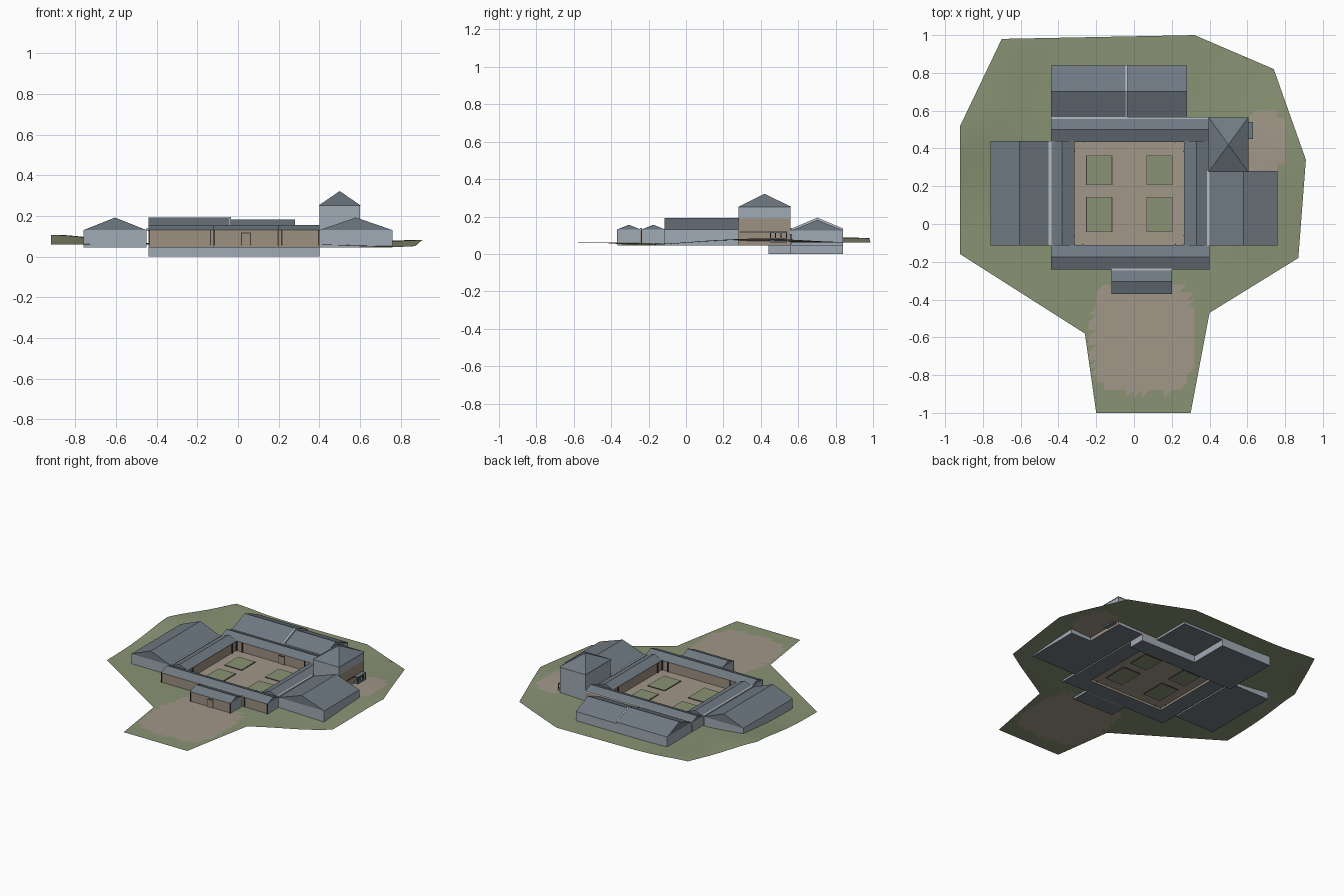
import bpy, bmesh, math, random
from mathutils import Vector

cube = bpy.data.objects.get("Cube")
if cube:
    bpy.data.objects.remove(cube, do_unlink=True)
random.seed(4)


def material(name, rgb):
    m = bpy.data.materials.new(name)
    m.use_nodes = True
    m.diffuse_color = (*rgb, 1)
    m.node_tree.nodes["Principled BSDF"].inputs["Base Color"].default_value = (*rgb, 1)
    return m


SLATE = material("slate grey", (.16, .195, .225))
STONE = material("pale blue grey", (.35, .41, .46))
TAN = material("tan plaster", (.34, .28, .22))
GRAVEL = material("gravel", (.36, .31, .25))
GRASS = material("grass green", (.25, .29, .175))
DARK = material("dark timber", (.05, .045, .04))
PALE = material("pale trim", (.45, .5, .54))


def finish(name, bm, mats, rule=None):
    bm.normal_update()
    if rule:
        for f in bm.faces:
            f.material_index = rule(f)
    me = bpy.data.meshes.new(name)
    bm.to_mesh(me)
    bm.free()
    for m in mats:
        me.materials.append(m)
    ob = bpy.data.objects.new(name, me)
    bpy.context.collection.objects.link(ob)
    return ob


def cube_mesh(x, y, z):
    bm = bmesh.new()
    bmesh.ops.create_cube(bm, size=1)
    for v in bm.verts:
        v.co = Vector([r[0] if c < 0 else r[1] for c, r in zip(v.co, (x, y, z))])
    return bm


def box(name, x, y, z, mat):
    return finish(name, cube_mesh(x, y, z), [mat])


# Walls: one colour for faces along x, another along y, slate floor and top
def walls(name, x, y, z, mat_x=STONE, mat_y=STONE):
    def rule(f):
        return 2 if abs(f.normal.z) > .5 else (0 if abs(f.normal.x) > .5 else 1)
    return finish(name, cube_mesh(x, y, z), [mat_x, mat_y, SLATE], rule)


# Roof: a box whose top is squeezed to a ridge, or to a point
def roof(name, x, y, z, ridge, mat=SLATE):
    bm = cube_mesh(x, y, z)
    for v in bm.verts:
        if v.co.z > (z[0] + z[1]) / 2:
            if ridge != "x":
                v.co.x = sum(x) / 2
            if ridge != "y":
                v.co.y = sum(y) / 2
    bmesh.ops.remove_doubles(bm, verts=bm.verts, dist=.0001)
    return finish(name, bm, [mat])


FLOOR, EAVE = .045, .13

# Terrain: an outline cut into cells, raised by soft mounds
outline = [(-.7, .98), (-.92, .52), (-.92, -.16), (-.26, -.58), (-.2, -1), (.3, -1),
           (.4, -.47), (.87, -.18), (.91, .34), (.74, .82), (.32, 1)]
mounds = [(-.92, .55, .047, .1), (-.7, .98, .02, .05), (.92, .4, .022, .12),
          (.75, -.25, -.014, .06)]


def height(x, y):
    return .06 + sum(h * math.exp(-((x - a) ** 2 + (y - b) ** 2) / s) for a, b, h, s in mounds)


def ground_rule(f):
    c = f.calc_center_median()
    edge = 1 + random.uniform(-.12, .12)
    drive = abs((c.x - .045) / .27) ** 4 + abs((c.y + .6) / .3) ** 4 < edge
    yard = ((c.x - .68) / .13) ** 2 + ((c.y - .44) / .17) ** 2 < edge
    court = -.38 < c.x < .33 and -.17 < c.y < .5
    return 1 if drive or yard or court else 0


bm = bmesh.new()
bm.faces.new([bm.verts.new((x, y, 0)) for x, y in outline])
for axis in ((1, 0, 0), (0, 1, 0)):
    for i in range(-24, 25):
        bmesh.ops.bisect_plane(bm, geom=bm.verts[:] + bm.edges[:] + bm.faces[:],
                               plane_co=Vector(axis) * i * .04, plane_no=axis)
bmesh.ops.triangulate(bm, faces=bm.faces[:])
for v in bm.verts:
    v.co.z = height(v.co.x, v.co.y)
terrain = finish("terrain", bm, [GRASS, GRAVEL], ground_rule)
terrain.data.polygons.foreach_set("use_smooth", [True] * len(terrain.data.polygons))

# Courtyard lawn beds
for x0 in (-.25, .07):
    for y in ((-.04, .14), (.21, .36)):
        box("lawn_bed_edging", (x0 - .003, x0 + .135), (y[0] - .003, y[1] + .003), (.056, .063), DARK)
        box("lawn_bed", (x0, x0 + .132), y, (.055, .0645), GRASS)

# Corridors round the courtyard, and the entrance porch
corridors = [("front_corridor", (-.44, .4), (-.235, -.115), "x"),
             ("back_corridor", (-.44, .4), (.44, .56), "x"),
             ("left_corridor", (-.44, -.32), (-.115, .44), "y"),
             ("right_corridor", (.27, .39), (-.115, .44), "y"),
             ("porch", (-.12, .2), (-.365, -.245), "x")]
for name, x, y, ridge in corridors:
    if ridge == "x":
        walls(name + "_walls", x, y, (FLOOR, EAVE), STONE, TAN)
        roof(name + "_roof", x, (y[0] - .005, y[1] + .005), (EAVE, .156), ridge)
    else:
        walls(name + "_walls", x, y, (FLOOR, EAVE), TAN, STONE)
        roof(name + "_roof", (x[0] - .005, x[1] + .005), y, (EAVE, .156), ridge)
box("porch_link", (-.115, .195), (-.246, -.234), (FLOOR, EAVE), TAN)

# Side wings, and the back wing in two heights
for name, x, y in (("left_wing", (-.76, -.45), (-.115, .44)),
                   ("right_wing", (.4, .76), (-.115, .28))):
    walls(name + "_walls", x, y, (FLOOR, EAVE))
    roof(name + "_roof", x, y, (EAVE, .192), "y")
walls("back_wing_left_walls", (-.44, -.04), (.565, .84), (FLOOR, .135))
roof("back_wing_left_roof", (-.44, -.04), (.565, .84), (.135, .192), "x")
walls("back_wing_right_walls", (-.04, .28), (.565, .84), (FLOOR, .125))
roof("back_wing_right_roof", (-.04, .28), (.565, .84), (.125, .182), "x")
roof("back_wing_seam", (-.044, -.034), (.563, .842), (.135, .194), "x", PALE)

# Cellar under the back range
walls("back_corridor_cellar", (-.44, .4), (.44, .56), (0, .055))
walls("back_wing_cellar", (-.44, -.04), (.56, .84), (0, .055))

# Tower
finish("tower_lower_walls", cube_mesh((.4, .6), (.28, .56), (FLOOR, .19)), [STONE, TAN, SLATE],
       lambda f: 1 if f.normal.x > .5 else (2 if f.normal.z < -.5 else 0))
walls("tower_upper_walls", (.4, .6), (.28, .56), (.19, .25))
roof("tower_roof", (.395, .605), (.275, .565), (.25, .322), "point")

# Tower side landing with posts and a rail
box("landing_roof", (.6, .63), (.45, .54), (.112, .119), SLATE)
box("landing_step", (.6, .63), (.45, .54), (.06, .085), SLATE)
box("tower_rail", (.6, .605), (.29, .45), (.115, .12), DARK)
for y in (.45, .475, .505, .535):
    box("landing_post", (.624, .63), (y, y + .005), (.06, .115), DARK)

# Gutters in the roof valleys
for x, y in (((-.452, -.438), (-.115, .44)), ((.387, .401), (-.115, .28)),
             ((-.44, .4), (.557, .567)), ((-.12, .2), (-.245, -.235))):
    box("valley_gutter", x, y, (.126, .138), PALE)

# Timber posts at the courtyard corners and along the front
courtyard_posts = [(x, y) for x in (-.315, .265) for y in (-.11, -.06, .385, .435)]
courtyard_posts += [(x, y) for x in (-.27, .22) for y in (-.11, .435)]
front_posts = [(x, -.237) for x in (-.436, -.135, .215, .396)]
front_posts += [(x, -.367) for x in (-.117, .197)]
for x, y in courtyard_posts + front_posts:
    box("timber_post", (x - .003, x + .003), (y - .003, y + .003), (.055, .131), DARK)

# Doors: the porch, and the courtyard end of the back corridor
for y in (-.365, .44):
    box("door_frame", (.015, .063), (y - .003, y + .001), (.055, .117), DARK)
    box("door_panel", (.02, .058), (y - .005, y + .001), (.055, .113), TAN)
